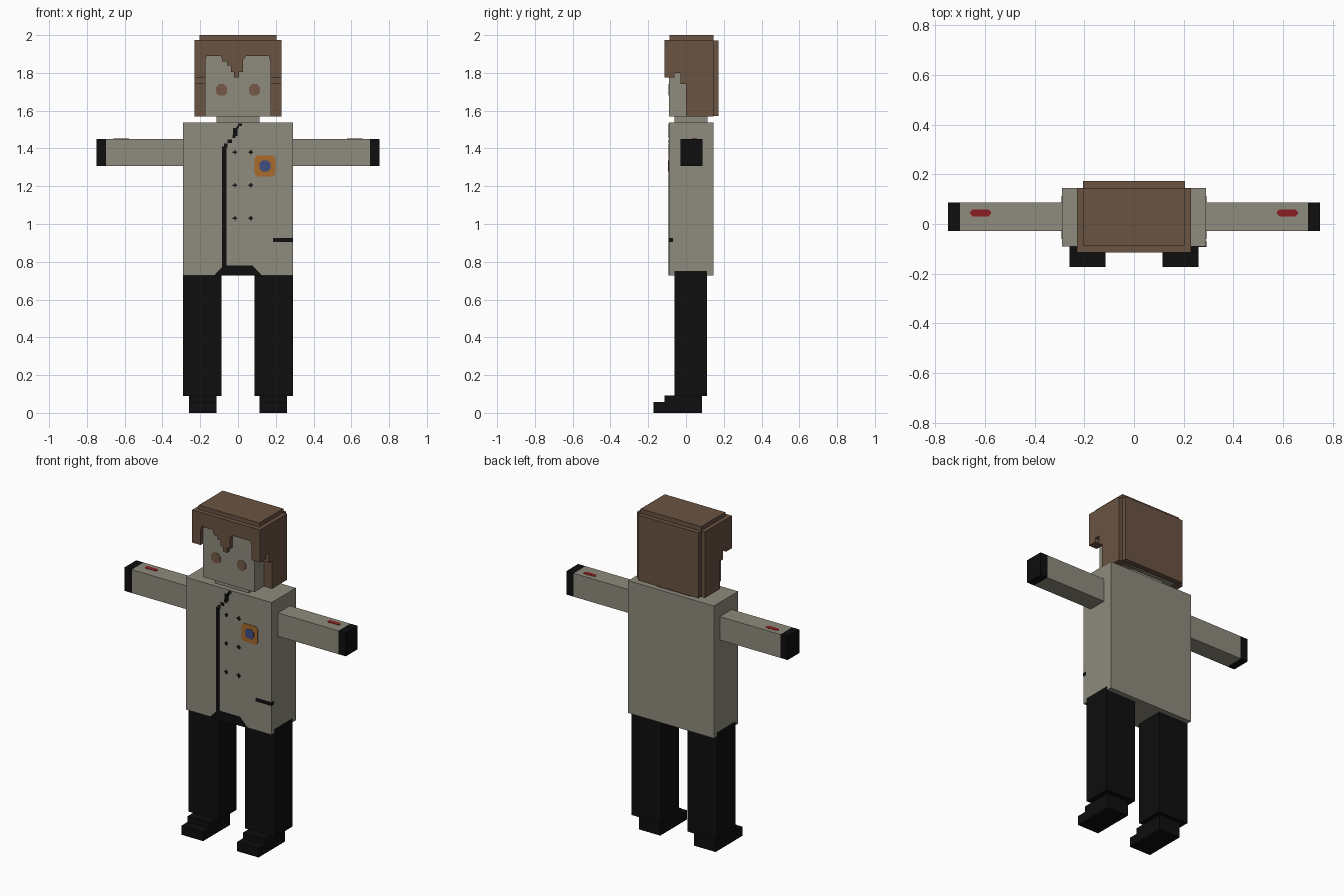
import bpy, bmesh, math
from mathutils import Vector

old = bpy.data.objects.get("Cube")
if old:
    bpy.data.objects.remove(old, do_unlink=True)


def material(name, rgb):
    lin = [((c / 255 + 0.055) / 1.055) ** 2.4 if c > 10 else c / 255 / 12.92 for c in rgb]
    m = bpy.data.materials.new(name)
    m.use_nodes = True
    m.diffuse_color = (*lin, 1)
    bsdf = m.node_tree.nodes["Principled BSDF"]
    bsdf.inputs["Base Color"].default_value = (*lin, 1)
    bsdf.inputs["Roughness"].default_value = 0.9
    return m


GREY = material("warm grey", (142, 139, 125))
BROWN = material("hair brown", (106, 83, 66))
EYE = material("eye brown", (118, 90, 72))
BLACK = material("black", (14, 14, 14))
ORANGE = material("badge orange", (168, 106, 44))
BLUE = material("badge blue", (62, 78, 130))
RED = material("red", (138, 30, 34))


def prism(name, pts, axis, lo, hi, mat):
    """Extrude a 2D outline along an axis; the outline uses the other two axes in order."""
    bm = bmesh.new()

    def place(p, d):
        c = list(p)
        c.insert("xyz".index(axis), d)
        return bm.verts.new(Vector(c))

    a = [place(p, lo) for p in pts]
    b = [place(p, hi) for p in pts]
    bm.faces.new(a)
    bm.faces.new(b[::-1])
    for i in range(len(pts)):
        j = (i + 1) % len(pts)
        bm.faces.new((a[i], b[i], b[j], a[j]))
    bmesh.ops.recalc_face_normals(bm, faces=bm.faces)
    me = bpy.data.meshes.new(name)
    bm.to_mesh(me)
    bm.free()
    me.materials.append(mat)
    ob = bpy.data.objects.new(name, me)
    bpy.context.collection.objects.link(ob)
    return ob


def box(name, x, y, z, mat):
    x = sorted(x)
    return prism(name, [(x[0], y[0]), (x[1], y[0]), (x[1], y[1]), (x[0], y[1])], "z", *z, mat)


def octagon(cx, cy, rx, ry, cut):
    """Rectangle with clipped corners."""
    return [(cx - rx, cy - ry + cut), (cx - rx + cut, cy - ry), (cx + rx - cut, cy - ry),
            (cx + rx, cy - ry + cut), (cx + rx, cy + ry - cut), (cx + rx - cut, cy + ry),
            (cx - rx + cut, cy + ry), (cx - rx, cy + ry - cut)]


FRONT = -0.09


def decal(name, pts, mat, thick=0.003):
    return prism(name, pts, "y", FRONT - thick, FRONT + 0.002, mat)


def rect(x0, x1, z0, z1):
    return [(x0, z0), (x1, z0), (x1, z1), (x0, z1)]


# Body and head
box("coat", (-0.29, 0.29), (FRONT, 0.145), (0.727, 1.537), GREY)
box("neck", (-0.115, 0.115), (-0.06, 0.115), (1.53, 1.575), GREY)
box("head", (-0.175, 0.175), (FRONT, 0.143), (1.57, 1.95), GREY)

# Hair: crown, cap, back panel, fringe and stepped sides
box("hair_crown", (-0.175, 0.175), (FRONT, 0.145), (1.94, 1.975), BROWN)
box("hair_cap", (-0.205, 0.205), (-0.087, 0.145), (1.97, 2.0), BROWN)
box("hair_back", (-0.23, 0.23), (0.115, 0.145), (1.57, 1.975), BROWN)
box("hair_back_panel", (-0.205, 0.205), (0.14, 0.173), (1.572, 1.972), BROWN)
fringe = [(-0.175, 1.975), (-0.175, 1.86), (-0.165, 1.89), (-0.09, 1.89), (-0.082, 1.86),
          (-0.058, 1.86), (-0.058, 1.84), (-0.037, 1.84), (-0.037, 1.805), (-0.022, 1.805),
          (-0.022, 1.775), (0.005, 1.775), (0.005, 1.805), (0.026, 1.805), (0.026, 1.87),
          (0.045, 1.89), (0.165, 1.89), (0.175, 1.84), (0.175, 1.975)]
prism("hair_fringe", fringe, "y", -0.115, FRONT, BROWN)
side_hair = [(-0.115, 1.975), (-0.115, 1.775), (-0.06, 1.775), (-0.06, 1.80), (-0.03, 1.80),
             (-0.03, 1.74), (0, 1.74), (0, 1.57), (0.145, 1.57), (0.145, 1.975)]

for side, s in (("left", 1), ("right", -1)):
    prism(side + "_side_hair", side_hair, "x", s * 0.173, s * 0.23, BROWN)
    decal(side + "_eye", octagon(s * 0.087, 1.71, 0.03, 0.03, 0.016), EYE)
    # Arms
    box(side + "_arm", (s * 0.28, s * 0.70), (-0.028, 0.087), (1.307, 1.45), GREY)
    box(side + "_hand", (s * 0.70, s * 0.75), (-0.028, 0.087), (1.307, 1.45), BLACK)
    prism(side + "_sleeve_mark", octagon(s * 0.618, 0.045, 0.042, 0.014, 0.01),
          "z", 1.448, 1.4515, RED)
    # Legs and stepped shoes
    box(side + "_leg", (s * 0.088, s * 0.292), (-0.06, 0.112), (0.09, 0.75), BLACK)
    box(side + "_shoe", (s * 0.115, s * 0.26), (-0.115, 0.085), (0, 0.092), BLACK)
    box(side + "_shoe_toe", (s * 0.115, s * 0.26), (-0.173, -0.11), (0, 0.057), BLACK)

# Coat details
decal("coat_opening", [(-0.127, 0.727), (-0.105, 0.75), (-0.075, 0.78), (0.075, 0.78),
                       (0.105, 0.75), (0.127, 0.727)], BLACK)
decal("coat_seam", rect(-0.085, -0.062, 0.77, 1.41), BLACK)
for i, r in enumerate([(-0.075, -0.055, 1.405, 1.425), (-0.055, -0.033, 1.43, 1.447),
                       (-0.03, -0.012, 1.455, 1.47), (-0.026, -0.003, 1.467, 1.507),
                       (-0.008, 0.005, 1.505, 1.52), (0.0, 0.02, 1.518, 1.532)]):
    decal("collar_seam_%d" % i, rect(*r), BLACK)

# Buttons as small crosses
for x in (-0.016, 0.068):
    for z in (1.38, 1.205, 1.03):
        w, t = 0.012, 0.0035
        decal("button", [(x - w, z - t), (x - t, z - t), (x - t, z - w), (x + t, z - w),
                         (x + t, z - t), (x + w, z - t), (x + w, z + t), (x + t, z + t),
                         (x + t, z + w), (x - t, z + w), (x - t, z + t), (x - w, z + t)], BLACK)

# Pocket slit wraps round the side
decal("pocket_front", rect(0.185, 0.292, 0.905, 0.925), BLACK)
box("pocket_side", (0.288, 0.292), (FRONT, -0.068), (0.905, 0.925), BLACK)

# Chest badge
decal("badge", octagon(0.143, 1.307, 0.055, 0.055, 0.014), ORANGE)
decal("badge_centre", octagon(0.143, 1.307, 0.029, 0.029, 0.014), BLUE, 0.005)
